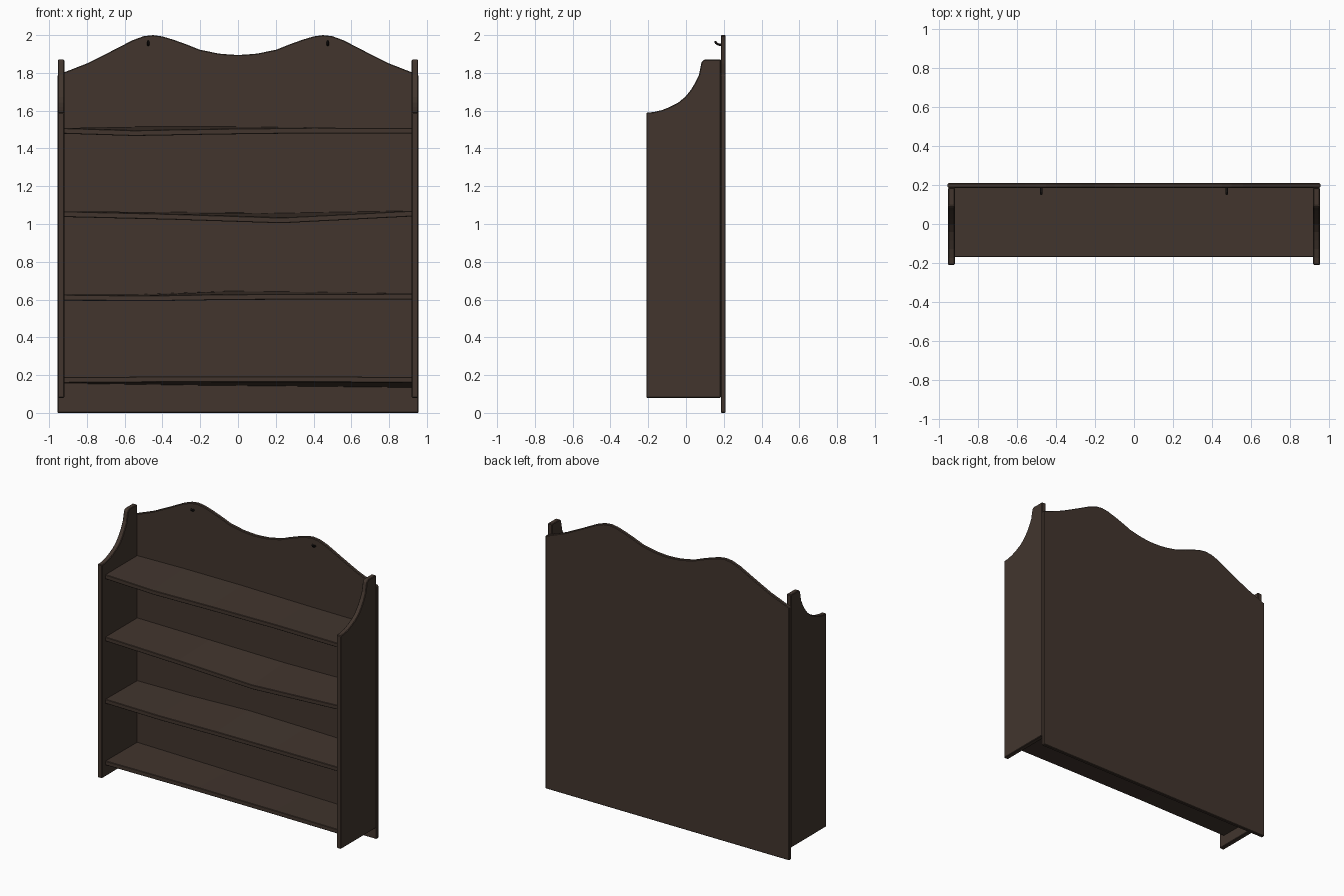
import bpy, bmesh

cube = bpy.data.objects.get("Cube")
if cube:
    bpy.data.objects.remove(cube, do_unlink=True)


def material(name, color):
    m = bpy.data.materials.new(name)
    m.use_nodes = True
    m.diffuse_color = color
    b = m.node_tree.nodes["Principled BSDF"]
    b.inputs["Base Color"].default_value = color
    b.inputs["Roughness"].default_value = 0.7
    return m


WOOD = material("dark wood", (0.054, 0.036, 0.027, 1))
METAL = material("dark metal", (0.012, 0.010, 0.009, 1))


def finish(name, bm, bevel=0.004):
    bmesh.ops.recalc_face_normals(bm, faces=bm.faces)
    me = bpy.data.meshes.new(name)
    bm.to_mesh(me)
    bm.free()
    ob = bpy.data.objects.new(name, me)
    bpy.context.collection.objects.link(ob)
    me.materials.append(WOOD)
    mod = ob.modifiers.new("soft edges", "BEVEL")
    mod.width = bevel
    mod.segments = 1
    mod.limit_method = "ANGLE"
    mod.angle_limit = 0.8
    return ob


def board(name, outline, offset):
    """Extrude a flat outline along an offset vector."""
    bm = bmesh.new()
    face = bm.faces.new([bm.verts.new(p) for p in outline])
    ext = bmesh.ops.extrude_face_region(bm, geom=[face])
    moved = [g for g in ext["geom"] if isinstance(g, bmesh.types.BMVert)]
    bmesh.ops.translate(bm, verts=moved, vec=offset)
    return finish(name, bm)


# Back panel with a double-humped crest
half = [(0.04, 1.897), (0.10, 1.902), (0.20, 1.922), (0.27, 1.95), (0.34, 1.975),
        (0.40, 1.993), (0.45, 2.0), (0.50, 1.994), (0.56, 1.972), (0.68, 1.91),
        (0.80, 1.85), (0.92, 1.803), (0.955, 1.79), (0.955, 0.0)]
crest = [(-x, z) for x, z in reversed(half)] + [(0, 1.895)] + half
board("back_panel", [(x, 0.185, z) for x, z in crest], (0, 0.025, 0))

# Side panels with a scooped upper front
side = [(0.185, 0.08), (-0.21, 0.08), (-0.21, 1.59), (-0.175, 1.592), (-0.127, 1.603),
        (-0.085, 1.62), (-0.042, 1.642), (-0.005, 1.672), (0.026, 1.71), (0.05, 1.75),
        (0.069, 1.79), (0.082, 1.855), (0.095, 1.87), (0.185, 1.87)]
for name, s in (("left_side", 1), ("right_side", -1)):
    board(name, [(s * 0.919, y, z) for y, z in side], (s * 0.034, 0, 0))


# Slightly warped shelves: stations of (x, front height, back height) of the top
def shelf(name, stations, thick=0.03):
    bm = bmesh.new()
    rings = []
    for x, zf, zb in stations:
        rings.append([bm.verts.new(p) for p in (
            (x, -0.17, zf), (x, 0.188, zb), (x, 0.188, zb - thick), (x, -0.17, zf - thick))])
    for a, b in zip(rings, rings[1:]):
        for i in range(4):
            j = (i + 1) % 4
            bm.faces.new((a[i], a[j], b[j], b[i]))
    bm.faces.new(rings[0])
    bm.faces.new(rings[-1])
    finish(name, bm, 0.003)


shelf("top_shelf", [(-0.925, 1.508, 1.508), (-0.55, 1.496, 1.515),
                    (-0.1, 1.504, 1.516), (0.4, 1.510, 1.510), (0.925, 1.508, 1.508)])
shelf("upper_shelf", [(-0.925, 1.067, 1.067), (-0.35, 1.053, 1.063),
                      (0.23, 1.034, 1.058), (0.925, 1.070, 1.070)])
shelf("lower_shelf", [(-0.925, 0.626, 0.622), (-0.5, 0.621, 0.628),
                      (-0.05, 0.628, 0.645), (0.4, 0.630, 0.640), (0.925, 0.631, 0.631)])
shelf("bottom_shelf", [(-0.925, 0.189, 0.186), (-0.2, 0.194, 0.176),
                       (0.4, 0.193, 0.170), (0.925, 0.190, 0.164)])

# Small upturned hooks under the crest peaks
for name, s in (("left_hook", 1), ("right_hook", -1)):
    cu = bpy.data.curves.new(name, "CURVE")
    cu.dimensions = "3D"
    cu.bevel_depth = 0.007
    cu.bevel_resolution = 1
    cu.use_fill_caps = True
    sp = cu.splines.new("POLY")
    path = [(0.19, 1.948), (0.172, 1.950), (0.160, 1.957), (0.154, 1.968)]
    sp.points.add(len(path) - 1)
    for p, (y, z) in zip(sp.points, path):
        p.co = (s * 0.475, y, z, 1)
    ob = bpy.data.objects.new(name, cu)
    bpy.context.collection.objects.link(ob)
    cu.materials.append(METAL)
    bpy.ops.object.select_all(action="DESELECT")
    ob.select_set(True)
    bpy.context.view_layer.objects.active = ob
    bpy.ops.object.convert(target="MESH")
    bpy.ops.object.shade_smooth_by_angle()
